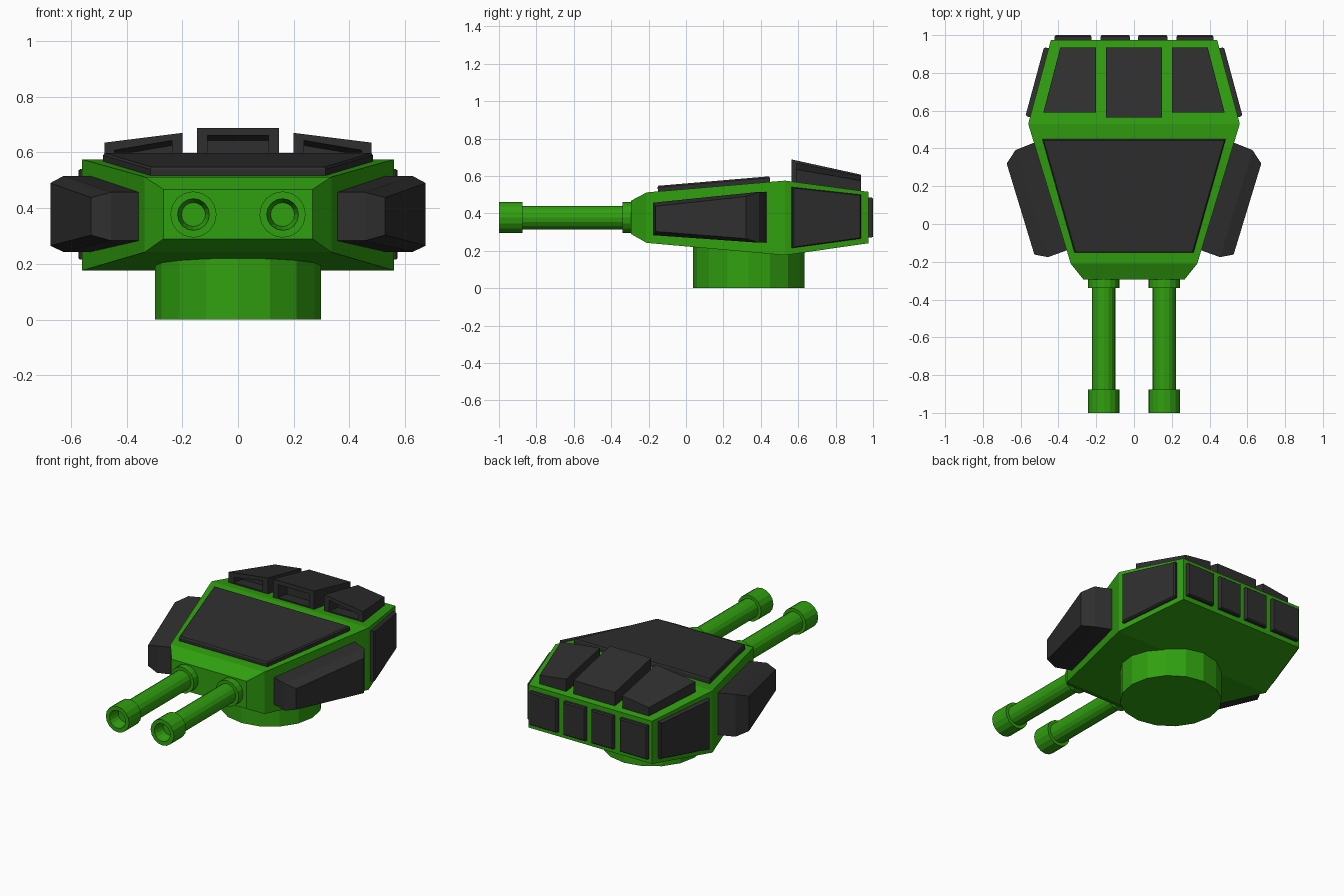
import bpy, bmesh, math
from mathutils import Vector

cube = bpy.data.objects.get("Cube")
if cube:
    bpy.data.objects.remove(cube, do_unlink=True)


def material(name, rgb):
    m = bpy.data.materials.new(name)
    m.use_nodes = True
    colour = (*rgb, 1)
    m.diffuse_color = colour
    m.node_tree.nodes["Principled BSDF"].inputs["Base Color"].default_value = colour
    return m


GREEN = material("bright green", (0.03, 0.35, 0.005))
DARK = material("dark grey", (0.028, 0.028, 0.028))


def loft(name, rings, mat):
    """Skin a row of matching rings and cap both ends."""
    bm = bmesh.new()
    loops = [[bm.verts.new(p) for p in ring] for ring in rings]
    for a, b in zip(loops, loops[1:]):
        for i in range(len(a)):
            j = (i + 1) % len(a)
            bm.faces.new((a[i], a[j], b[j], b[i]))
    bm.faces.new(loops[0])
    bm.faces.new(loops[-1])
    bmesh.ops.recalc_face_normals(bm, faces=bm.faces)
    mesh = bpy.data.meshes.new(name)
    bm.to_mesh(mesh)
    bm.free()
    mesh.materials.append(mat)
    obj = bpy.data.objects.new(name, mesh)
    bpy.context.collection.objects.link(obj)
    return obj


def plate(name, quad, outward, thick=0.025, bevel=0.008):
    """Armour plate with a slim bevel, raised from a quad."""
    quad = [Vector(p) for p in quad]
    n = (quad[1] - quad[0]).cross(quad[2] - quad[0]).normalized()
    if n.dot(Vector(outward)) < 0:
        n = -n
    mid = sum(quad, Vector()) / 4
    low = [p - n * 0.005 for p in quad]
    edge = [p + n * (thick - bevel) for p in quad]
    top = [p + (mid - p).normalized() * bevel + n * thick for p in quad]
    return loft(name, [low, edge, top], DARK)


def circle(x, y, z, r, axis, count=16):
    ring = []
    for i in range(count):
        a = math.tau * i / count
        c, s = r * math.cos(a), r * math.sin(a)
        ring.append((x + c, y, z + s) if axis == "y" else (x + c, y + s, z))
    return ring


def side_x(y):
    """Half width of the hull at y."""
    if y < 0.53:
        return 0.335 + (y + 0.21) * 0.225 / 0.74
    return 0.56 - (y - 0.53) * 0.12 / 0.445


def roof_z(y):
    """Height of the roof at y."""
    if y < 0.53:
        return 0.512 + (y + 0.21) * 0.085
    return 0.575 - (y - 0.53) * 0.135


# Hull: half width, y, bottom and top of each station
stations = [(0.267, -0.295, 0.29, 0.467), (0.335, -0.21, 0.242, 0.512),
            (0.56, 0.53, 0.176, 0.575), (0.44, 0.975, 0.24, 0.515)]
loft("hull", [[(-w, y, b), (w, y, b), (w, y, t), (-w, y, t)]
              for w, y, b, t in stations], GREEN)

# Turret ring underneath
loft("turret_ring", [circle(0, 0.335, z, 0.298, "z") for z in (0, 0.25)], GREEN)

# Main roof plate
plate("roof_plate", [(-0.315, -0.15, roof_z(-0.15)), (0.315, -0.15, roof_z(-0.15)),
                     (0.485, 0.45, roof_z(0.45)), (-0.485, 0.45, roof_z(0.45))],
      (0, 0, 1), 0.03)

# Rear plates
for i, (a, b) in enumerate([(-0.42, -0.225), (-0.177, -0.022),
                            (0.022, 0.177), (0.225, 0.42)]):
    plate(f"rear_plate_{i + 1}", [(a, 0.975, 0.27), (b, 0.975, 0.27),
                                  (b, 0.975, 0.485), (a, 0.975, 0.485)], (0, 1, 0))


def scoop(name, front, rear, y0):
    """Hooded vent; front and rear are (x, top z) pairs for both sides."""
    y1 = 0.935

    def ring(ends, y, base):
        (xa, za), (xb, zb) = ends
        return [(xa, y, base), (xb, y, base), (xb, y, zb), (xa, y, za)]

    base = roof_z(y0) - 0.01
    (xa, za), (xb, zb) = front
    d = math.copysign(0.037, xb - xa)
    mouth = [(xa + d, za - 0.027), (xb - d, zb - 0.027)]
    deep = [(x, z - 0.018) for x, z in mouth]
    loft(name, [ring(rear, y1, roof_z(y1) - 0.01), ring(front, y0, base),
                ring(mouth, y0, base + 0.018), ring(deep, y0 + 0.09, base + 0.006)], DARK)


scoop("middle_vent", [(-0.147, 0.688), (0.147, 0.688)],
      [(-0.147, 0.607), (0.147, 0.607)], 0.565)

for side, s in (("left", 1), ("right", -1)):
    scoop(f"{side}_vent", [(s * 0.2, 0.67), (s * 0.48, 0.635)],
          [(s * 0.2, 0.6), (s * 0.39, 0.575)], 0.59)

    # Plate on the rear flank
    plate(f"{side}_flank_plate",
          [(s * side_x(y), y, z) for y, z in
           ((0.565, 0.215), (0.93, 0.265), (0.93, 0.5), (0.565, 0.54))], (s, 0, 0))

    # Side pod: distance from hull, then along, bottom, top at front and rear
    along, out = Vector((0.291, 0.957, 0)), Vector((0.957, -0.291, 0))
    origin = Vector((0.335, -0.21, 0))
    rings = []
    for n, f, fb, ft, r, rb, rt in ((-0.01, 0.074, 0.283, 0.457, 0.67, 0.243, 0.515),
                                    (0.105, 0.068, 0.283, 0.457, 0.66, 0.243, 0.515),
                                    (0.17, 0.102, 0.303, 0.438, 0.606, 0.265, 0.49)):
        ring = []
        for t, z in ((f, fb), (r, rb), (r, rt), (f, ft)):
            p = origin + along * t + out * n
            ring.append((s * p.x, p.y, z))
        rings.append(ring)
    loft(f"{side}_side_pod", rings, DARK)

    # Gun barrel with collar, muzzle and bore
    profile = [(-0.27, 0.083), (-0.34, 0.083), (-0.34, 0.063), (-0.875, 0.063),
               (-0.875, 0.083), (-1, 0.083), (-1, 0.057), (-0.93, 0.043)]
    loft(f"{side}_gun_barrel",
         [circle(s * 0.16, y, 0.377, r, "y") for y, r in profile], GREEN)
